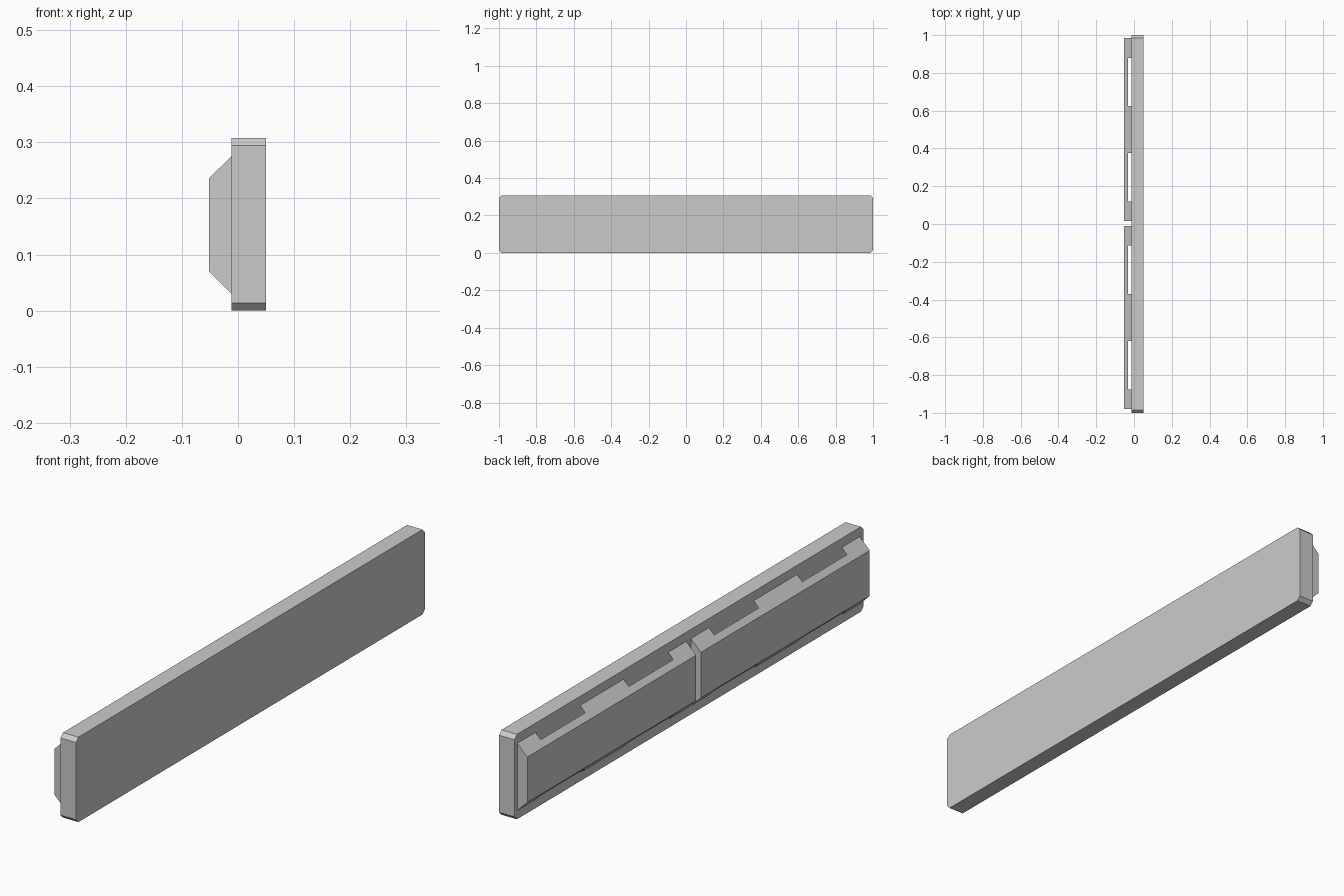
import bpy, bmesh
from mathutils import Vector

cube = bpy.data.objects.get("Cube")
if cube:
    bpy.data.objects.remove(cube, do_unlink=True)

GREY = (0.6, 0.6, 0.6, 1)
grey = bpy.data.materials.new("plain_grey")
grey.use_nodes = True
grey.diffuse_color = GREY
grey.node_tree.nodes["Principled BSDF"].inputs["Base Color"].default_value = GREY


def add_object(name, bm):
    mesh = bpy.data.meshes.new(name)
    bm.to_mesh(mesh)
    bm.free()
    mesh.materials.append(grey)
    obj = bpy.data.objects.new(name, mesh)
    bpy.context.collection.objects.link(obj)
    return obj


# Long slab with its four outline corners chamfered
HEIGHT, BACK, FACE = 0.308, -0.012, 0.05
bm = bmesh.new()
bmesh.ops.create_cube(bm, size=1)
for v in bm.verts:
    v.co = Vector(((BACK + FACE) / 2 + v.co.x * (FACE - BACK), v.co.y * 2, (v.co.z + 0.5) * HEIGHT))
corners = [e for e in bm.edges if abs(e.verts[0].co.x - e.verts[1].co.x) > 0.01]
bmesh.ops.bevel(bm, geom=corners, offset=0.014, segments=1, affect='EDGES')
add_object("slab", bm)

# Folded bracket: flat panel, sloped flanges with two notches each, closed ends
OUTER, LIP = -0.052, -0.033
MID, PANEL_HALF, BASE_HALF = 0.153, 0.0825, 0.122
HALF_LENGTH = 0.484
STOPS = [-HALF_LENGTH, -0.38, -0.125, 0.125, 0.38, HALF_LENGTH]


def slope_half(x):
    """Half height of the bracket section at depth x."""
    t = (x - OUTER) / (BACK - OUTER)
    return PANEL_HALF + t * (BASE_HALF - PANEL_HALF)


def add_bracket(name, centre):
    bm = bmesh.new()

    def face(points):
        bm.faces.new([bm.verts.new((x, centre + y, MID + z)) for x, y, z in points])

    def flange(x0, x1, y0, y1, side):
        z0, z1 = side * slope_half(x0), side * slope_half(x1)
        quad = [(x0, y0, z0), (x1, y0, z1), (x1, y1, z1), (x0, y1, z0)]
        face(quad[::-1] if side > 0 else quad)

    h = HALF_LENGTH
    p, b = PANEL_HALF, BASE_HALF
    face([(OUTER, -h, -p), (OUTER, -h, p), (OUTER, h, p), (OUTER, h, -p)])
    for side in (-1, 1):
        for i, (y0, y1) in enumerate(zip(STOPS, STOPS[1:])):
            flange(OUTER, LIP, y0, y1, side)
            if i % 2 == 0:
                flange(LIP, BACK, y0, y1, side)
        end = [(OUTER, side * h, -p), (OUTER, side * h, p), (BACK, side * h, b), (BACK, side * h, -b)]
        face(end if side > 0 else end[::-1])
    bmesh.ops.remove_doubles(bm, verts=bm.verts, dist=0.0001)
    # Point the normals out of the shell
    inside = Vector((BACK, centre, MID))
    bm.normal_update()
    for f in bm.faces:
        if f.normal.dot(f.calc_center_median() - inside) < 0:
            f.normal_flip()
    return add_object(name, bm)


add_bracket("rear_bracket", 0.5)
add_bracket("front_bracket", -0.495)
